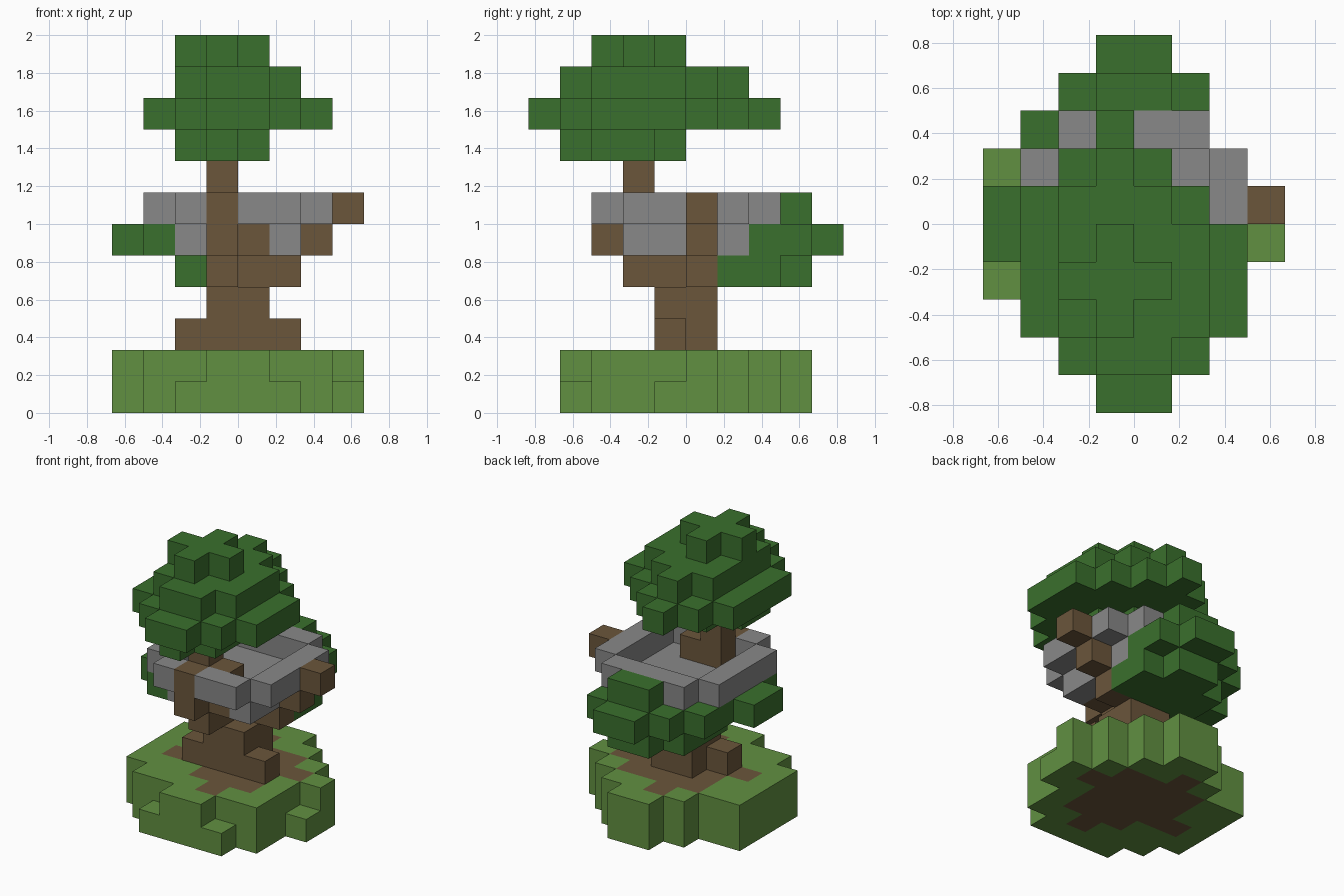
import bpy
import bmesh
from mathutils import Vector

cube = bpy.data.objects.get("Cube")
if cube:
    bpy.data.objects.remove(cube, do_unlink=True)

UNIT = 1 / 6   # edge of one block


def material(name, colour):
    m = bpy.data.materials.new(name)
    m.use_nodes = True
    m.diffuse_color = (*colour, 1)
    bsdf = next(n for n in m.node_tree.nodes if n.type == 'BSDF_PRINCIPLED')
    bsdf.inputs["Base Color"].default_value = (*colour, 1)
    bsdf.inputs["Roughness"].default_value = 0.9
    return m


LEAF = material("leaf green", (.042, .162, .026))
GRASS = material("grass green", (.120, .279, .053))
WOOD = material("earth brown", (.147, .093, .044))
STONE = material("stone grey", (.246, .246, .246))

# Floor plans, bottom to top; each lists its rows from back to front.
# G grass, D soil, W wood, S stone, L low foliage, C crown
EMPTY = "........"
PLANS = [
    # island
    [EMPTY, "...GG...", "..GDGG..", "GGDDDDG.", "GGDDDDDG",
     "GDDDDDGG", "GGGDDDG.", ".GGGDGG.", "..GGGG..", EMPTY],
    [EMPTY, "...GG...", "..GDGG..", "GGDDDDG.", "GGDDDDDG",
     "GDDDDDG.", "GGGDDDG.", ".GGGDGG.", "...GG...", EMPTY],
    # roots and trunk
    [EMPTY] * 4 + ["...WW...", "..WWWW.."] + [EMPTY] * 4,
    [EMPTY] * 4 + ["...WW..."] * 2 + [EMPTY] * 4,
    # branches and low foliage
    [EMPTY, "...LL...", "..LLLL..", "..LLLL..", "..LWWW..",
     "...W....", "...W....", EMPTY, EMPTY, EMPTY],
    # deck floor
    ["...LL...", "..LLLL..", ".LLLLL..", ".LSSSS..", "LLSSSSW.",
     "LLSSSS..", ".LSWWS..", "...W....", EMPTY, EMPTY],
    # deck wall
    [EMPTY, "...LL...", "..SSSS..", ".S....S.", ".S....SW",
     ".S....S.", ".S.WW.S.", "..SWSS..", EMPTY, EMPTY],
    # upper trunk
    [EMPTY] * 6 + ["...W...."] + [EMPTY] * 3,
    # crown
    [EMPTY] * 5 + ["...C....", "..CCC...", "..CCC...", "...C....", EMPTY],
    [EMPTY, EMPTY, "...C....", "..CCC...", ".CCCCC..",
     ".CCCCCC.", ".CCCCCC.", ".CCCCCC.", "..CCCC..", "...CC..."],
    [EMPTY] * 3 + ["...C....", "..CCC...", "..CCCC..", "..CCCC..",
                   "..CCCC..", "...CC...", EMPTY],
    [EMPTY] * 5 + ["...C....", "..CCC...", "...C....", EMPTY, EMPTY],
]

# Block position -> letter
cells = {}
for z, plan in enumerate(PLANS):
    for row, line in enumerate(plan):
        for col, letter in enumerate(line):
            if letter != ".":
                cells[(col - 4, 4 - row, z)] = letter


def block_part(name, letter, mat):
    """Join the blocks of one letter, keeping only exposed sides."""
    bm = bmesh.new()
    corners = {}

    def corner(p):
        key = tuple(round(c) for c in p)
        if key not in corners:
            corners[key] = bm.verts.new(Vector(key) * UNIT)
        return corners[key]

    for pos, kind in cells.items():
        if kind != letter:
            continue
        for axis in range(3):
            for side in (-1, 1):
                n = Vector((0, 0, 0))
                n[axis] = side
                if tuple(int(a + b) for a, b in zip(pos, n)) in cells:
                    continue
                u = Vector((0, 0, 0))
                u[(axis + 1) % 3] = 1
                v = n.cross(u)
                centre = Vector(pos) + Vector((.5, .5, .5)) + n / 2
                quad = [centre + (u * a + v * b) / 2
                        for a, b in ((-1, -1), (1, -1), (1, 1), (-1, 1))]
                bm.faces.new([corner(p) for p in quad])
    mesh = bpy.data.meshes.new(name)
    bm.to_mesh(mesh)
    bm.free()
    mesh.materials.append(mat)
    bpy.context.scene.collection.objects.link(bpy.data.objects.new(name, mesh))


block_part("grass_island", "G", GRASS)
block_part("soil_patch", "D", WOOD)
block_part("trunk_and_branches", "W", WOOD)
block_part("stone_deck", "S", STONE)
block_part("low_foliage", "L", LEAF)
block_part("crown", "C", LEAF)
